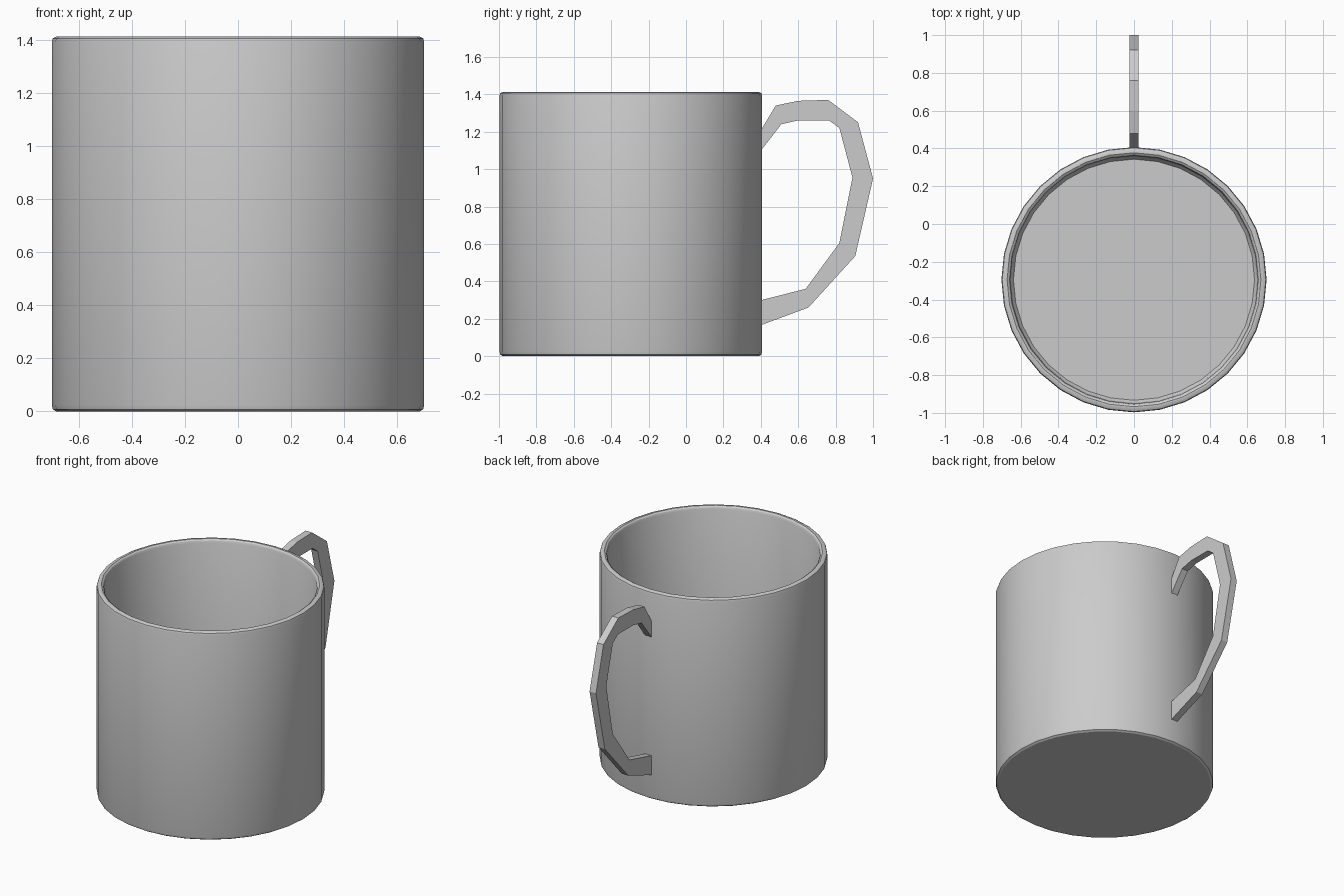
import bpy, bmesh, math

if "Cube" in bpy.data.objects:
    bpy.data.objects.remove(bpy.data.objects["Cube"])

SIDES = 32
CENTER_Y = -0.295

grey = bpy.data.materials.new("light grey")
grey.diffuse_color = (0.6, 0.6, 0.6, 1)
grey.use_nodes = True
grey.node_tree.nodes["Principled BSDF"].inputs["Base Color"].default_value = grey.diffuse_color


def finish(name, bm, smooth):
    bmesh.ops.recalc_face_normals(bm, faces=bm.faces)
    mesh = bpy.data.meshes.new(name)
    bm.to_mesh(mesh)
    bm.free()
    mesh.materials.append(grey)
    obj = bpy.data.objects.new(name, mesh)
    bpy.context.collection.objects.link(obj)
    if smooth:
        bpy.ops.object.select_all(action='DESELECT')
        obj.select_set(True)
        bpy.context.view_layer.objects.active = obj
        bpy.ops.object.shade_smooth_by_angle(angle=math.radians(30))
    return obj


# Cup body: lathed wall with bevelled foot, rounded rim and inner floor
profile = [(0.685, 0.0), (0.698, 0.008), (0.702, 0.025),
           (0.702, 1.393), (0.698, 1.406), (0.685, 1.413),
           (0.672, 1.413), (0.662, 1.406), (0.656, 1.393),
           (0.652, 0.07), (0.638, 0.05)]
bm = bmesh.new()
rings = []
for r, z in profile:
    rings.append([bm.verts.new((r * math.cos(math.tau * i / SIDES),
                                CENTER_Y + r * math.sin(math.tau * i / SIDES), z))
                  for i in range(SIDES)])
for a, b in zip(rings, rings[1:]):
    for i in range(SIDES):
        j = (i + 1) % SIDES
        bm.faces.new((a[i], a[j], b[j], b[i]))
bm.faces.new(rings[0])
bm.faces.new(rings[-1])
finish("cup_body", bm, True)

# Handle: angular strap from paired outer and inner points in the y-z plane
outer = [(0.385, 1.185), (0.405, 1.215), (0.48, 1.34), (0.60, 1.365), (0.76, 1.37),
         (0.92, 1.25), (1.0, 0.95), (0.905, 0.535), (0.655, 0.26), (0.385, 0.16)]
inner = [(0.385, 1.07), (0.405, 1.105), (0.51, 1.24), (0.60, 1.26), (0.765, 1.26),
         (0.82, 1.22), (0.89, 0.955), (0.82, 0.605), (0.64, 0.36), (0.385, 0.295)]
W = 0.024
bm = bmesh.new()
sections = [[bm.verts.new((x, y, z)) for x, (y, z) in
             ((-W, o), (W, o), (W, n), (-W, n))] for o, n in zip(outer, inner)]
for a, b in zip(sections, sections[1:]):
    for i in range(4):
        j = (i + 1) % 4
        bm.faces.new((a[i], a[j], b[j], b[i]))
bm.faces.new(sections[0])
bm.faces.new(sections[-1])
finish("handle", bm, False)
